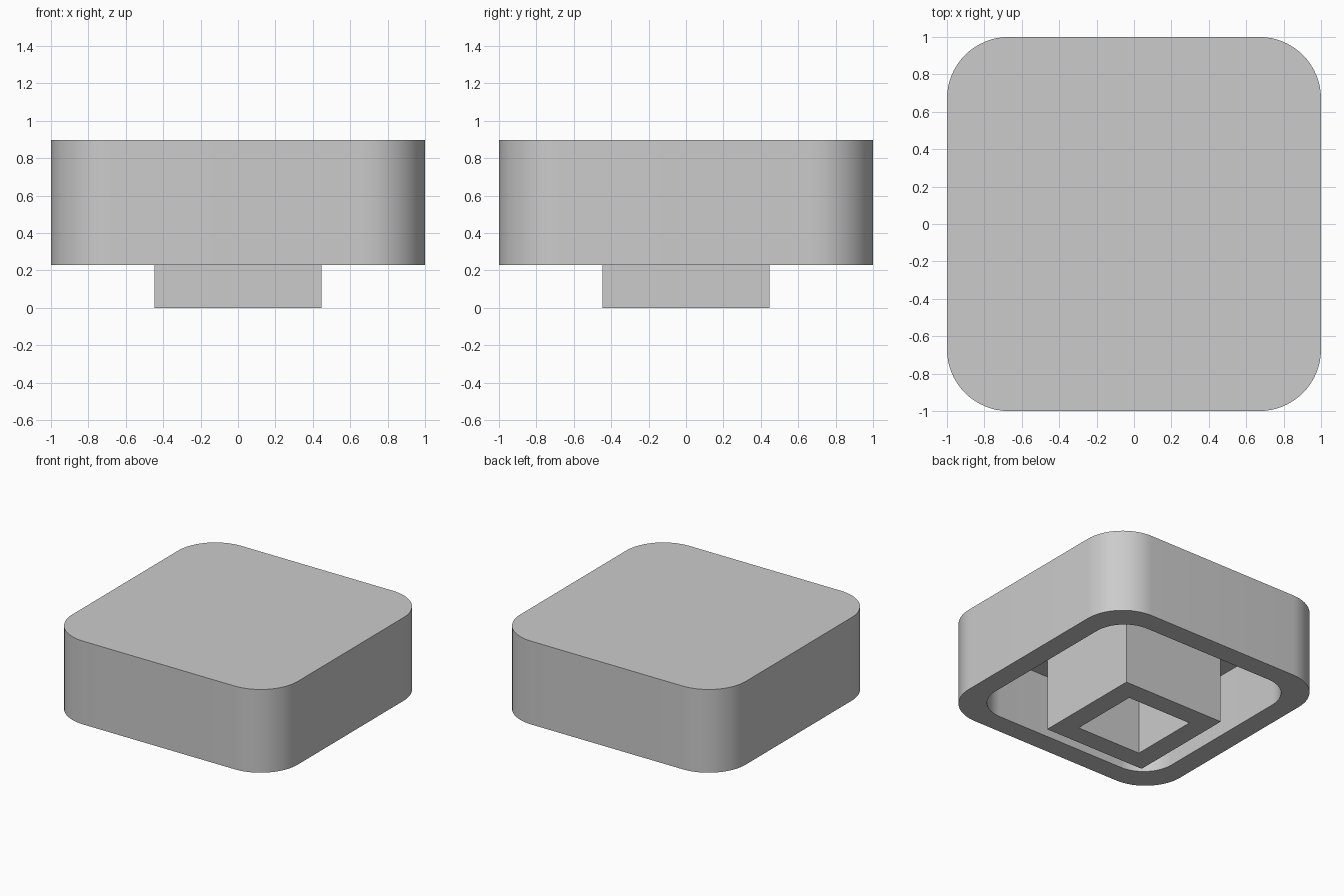
import bpy
import bmesh
import math

cube = bpy.data.objects.get("Cube")
if cube:
    bpy.data.objects.remove(cube, do_unlink=True)

grey = bpy.data.materials.new("light_grey")
colour = (0.6, 0.6, 0.6, 1)
grey.use_nodes = True
grey.diffuse_color = colour
grey.node_tree.nodes["Principled BSDF"].inputs["Base Color"].default_value = colour

FLOOR, TOP, CEILING = 0.23, 0.897, 0.73   # rim, outside top, cavity ceiling


def rounded_square(half, radius, steps=16):
    """Outline points of a square with rounded corners, counter-clockwise."""
    if radius == 0:
        return [(half, half), (-half, half), (-half, -half), (half, -half)]
    points = []
    for corner in range(4):
        turn = corner * math.pi / 2
        cx = math.copysign(half - radius, math.cos(turn + math.pi / 4))
        cy = math.copysign(half - radius, math.sin(turn + math.pi / 4))
        for i in range(steps + 1):
            a = turn + i / steps * math.pi / 2
            points.append((cx + radius * math.cos(a), cy + radius * math.sin(a)))
    return points


def skin(name, sections, capped):
    """Join a series of (half width, radius, height) outlines into one surface."""
    bm = bmesh.new()
    rings = [[bm.verts.new((x, y, z)) for x, y in rounded_square(half, radius)]
             for half, radius, z in sections]
    for a, b in zip(rings, rings[1:]):
        for i in range(len(a)):
            j = (i + 1) % len(a)
            bm.faces.new((a[i], a[j], b[j], b[i]))
    if capped:
        bm.faces.new(rings[0])
        bm.faces.new(rings[-1])
    else:
        a, b = rings[-1], rings[0]
        for i in range(len(a)):
            j = (i + 1) % len(a)
            bm.faces.new((a[i], a[j], b[j], b[i]))
    bmesh.ops.recalc_face_normals(bm, faces=bm.faces)
    mesh = bpy.data.meshes.new(name)
    bm.to_mesh(mesh)
    bm.free()
    mesh.materials.append(grey)
    obj = bpy.data.objects.new(name, mesh)
    bpy.context.collection.objects.link(obj)
    bpy.ops.object.select_all(action="DESELECT")
    obj.select_set(True)
    bpy.context.view_layer.objects.active = obj
    bpy.ops.object.shade_smooth_by_angle(angle=math.radians(30))
    return obj


# Hollow cap: top, outer wall, rim, inner wall, ceiling
skin("cap_shell", [(1, 0.33, TOP), (1, 0.33, FLOOR),
                   (0.833, 0.26, FLOOR), (0.833, 0.26, CEILING)], True)

# Square tube hanging from the ceiling, its top sunk slightly into the cap
root = CEILING + 0.01
skin("stem_tube", [(0.447, 0, root), (0.447, 0, 0),
                   (0.285, 0, 0), (0.285, 0, root)], False)
